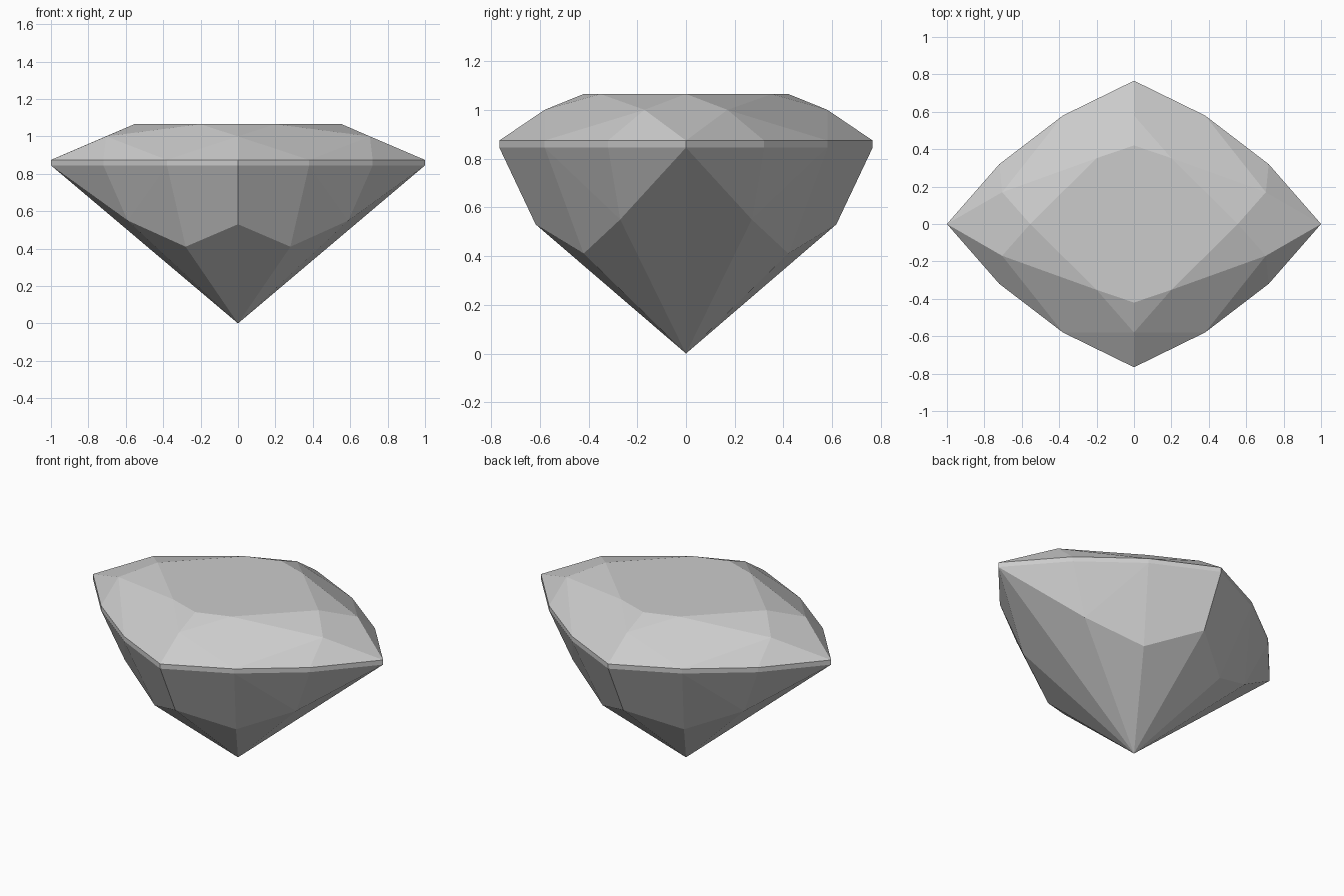
import bpy
import bmesh
import math

cube = bpy.data.objects.get("Cube")
if cube:
    bpy.data.objects.remove(cube, do_unlink=True)

GIRDLE_LOW, GIRDLE_HIGH = 0.845, 0.874
TABLE, STAR = 1.065, 1.0

# Corners of one quarter of the stone; mirrored to the other three
outline = [(1, 0), (0.72, 0.32), (0.38, 0.58), (0, 0.766)]
table = [(0.555, 0), (0.2, 0.352), (0, 0.42)]
stars = [(0.705, 0.17), (0, 0.58)]

quarter = [(x, y, z) for x, y in outline for z in (GIRDLE_LOW, GIRDLE_HIGH)]
quarter += [(x, y, TABLE) for x, y in table]
quarter += [(x, y, STAR) for x, y in stars]

# Pavilion corners and the pointed culet
quarter += [(0.59, 0.27, 0.55), (0.28, 0.42, 0.41), (0, 0.617, 0.53), (0, 0, 0)]

corners = {(x * sx + 0.0, y * sy + 0.0, z)
           for x, y, z in quarter for sx in (1, -1) for sy in (1, -1)}

# Every facet of the cut stone lies on the hull of its corners
bm = bmesh.new()
for corner in sorted(corners):
    bm.verts.new(corner)
bmesh.ops.convex_hull(bm, input=bm.verts)
bmesh.ops.dissolve_limit(bm, angle_limit=math.radians(1.5),
                         verts=bm.verts, edges=bm.edges)
bmesh.ops.recalc_face_normals(bm, faces=bm.faces)

mesh = bpy.data.meshes.new("cut_gemstone")
bm.to_mesh(mesh)
bm.free()
gem = bpy.data.objects.new("cut_gemstone", mesh)
bpy.context.collection.objects.link(gem)

# Neutral grey stone
grey = (0.6, 0.6, 0.6, 1)
mat = bpy.data.materials.new("neutral grey")
mat.use_nodes = True
mat.diffuse_color = grey
for node in mat.node_tree.nodes:
    if node.type == "BSDF_PRINCIPLED":
        node.inputs["Base Color"].default_value = grey
mesh.materials.append(mat)
